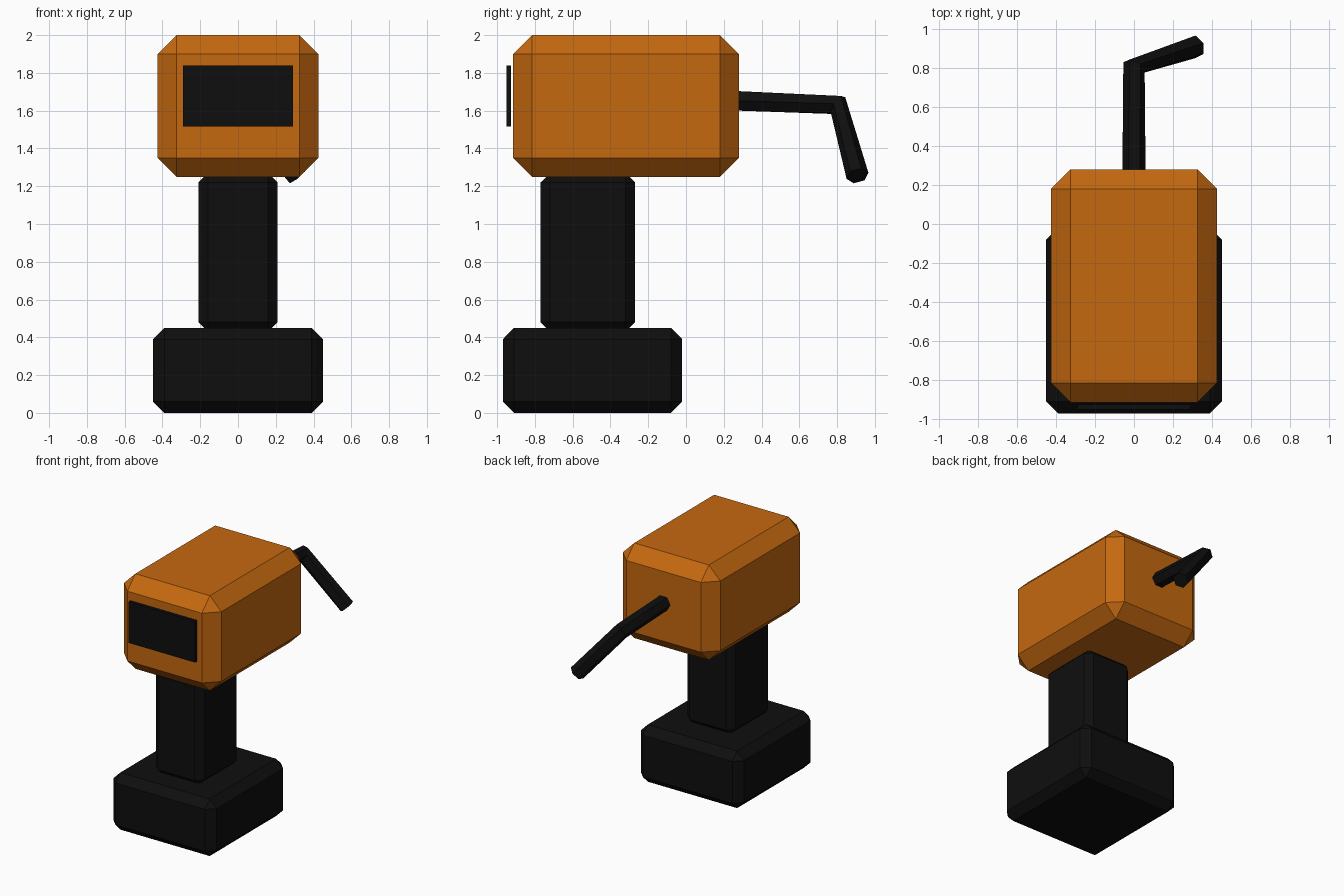
import bpy, bmesh, math
from mathutils import Vector

if "Cube" in bpy.data.objects:
    bpy.data.objects.remove(bpy.data.objects["Cube"])


def material(name, rgb):
    m = bpy.data.materials.new(name)
    m.diffuse_color = (*rgb, 1)
    m.use_nodes = True
    m.node_tree.nodes["Principled BSDF"].inputs["Base Color"].default_value = m.diffuse_color
    return m


ORANGE = material("orange", (0.56, 0.14, 0.005))
BLACK = material("black", (0.0045, 0.0045, 0.0045))


def finish(name, bm, mat):
    bmesh.ops.recalc_face_normals(bm, faces=bm.faces)
    me = bpy.data.meshes.new(name)
    bm.to_mesh(me)
    bm.free()
    me.materials.append(mat)
    ob = bpy.data.objects.new(name, me)
    bpy.context.collection.objects.link(ob)
    return ob


def box(name, lo, hi, mat, chamfer=0.0):
    """Box between two corners with a single flat chamfer on every edge."""
    bm = bmesh.new()
    bmesh.ops.create_cube(bm, size=1)
    for v in bm.verts:
        v.co = [lo[i] + (v.co[i] + 0.5) * (hi[i] - lo[i]) for i in range(3)]
    if chamfer:
        bmesh.ops.bevel(bm, geom=bm.edges[:], offset=chamfer, segments=1,
                        affect='EDGES', profile=0.5)
    return finish(name, bm, mat)


def tube(name, points, radius, sides, mat):
    """Capped tube along a polyline, rings set square to the averaged direction."""
    pts = [Vector(p) for p in points]
    bm = bmesh.new()
    rings = []
    for i, p in enumerate(pts):
        d = Vector()
        if i > 0:
            d += (p - pts[i - 1]).normalized()
        if i < len(pts) - 1:
            d += (pts[i + 1] - p).normalized()
        d.normalize()
        # carry the sideways axis along the bend
        q = Vector((0, 1, 0)).rotation_difference(d)
        side, up = q @ Vector((1, 0, 0)), q @ Vector((0, 0, 1))
        angles = [2 * math.pi * k / sides for k in range(sides)]
        rings.append([bm.verts.new(p + radius * (side * math.cos(a) + up * math.sin(a)))
                      for a in angles])
    for a, b in zip(rings, rings[1:]):
        for k in range(sides):
            n = (k + 1) % sides
            bm.faces.new((a[k], a[n], b[n], b[k]))
    bm.faces.new(rings[0])
    bm.faces.new(rings[-1])
    return finish(name, bm, mat)


# battery foot, grip and main housing
box("battery_base", (-0.45, -0.97, 0), (0.45, -0.02, 0.45), BLACK, 0.06)
box("grip", (-0.21, -0.77, 0.43), (0.21, -0.27, 1.27), BLACK, 0.05)
box("housing", (-0.425, -0.915, 1.25), (0.425, 0.28, 2.0), ORANGE, 0.1)

# display plate floating just off the front
box("display", (-0.29, -0.95, 1.515), (0.29, -0.926, 1.84), BLACK)

# bent six-sided nozzle at the back
tube("nozzle", [(0, 0.2, 1.655), (0, 0.805, 1.63), (0.315, 0.908, 1.255)],
     0.06, 6, BLACK)
